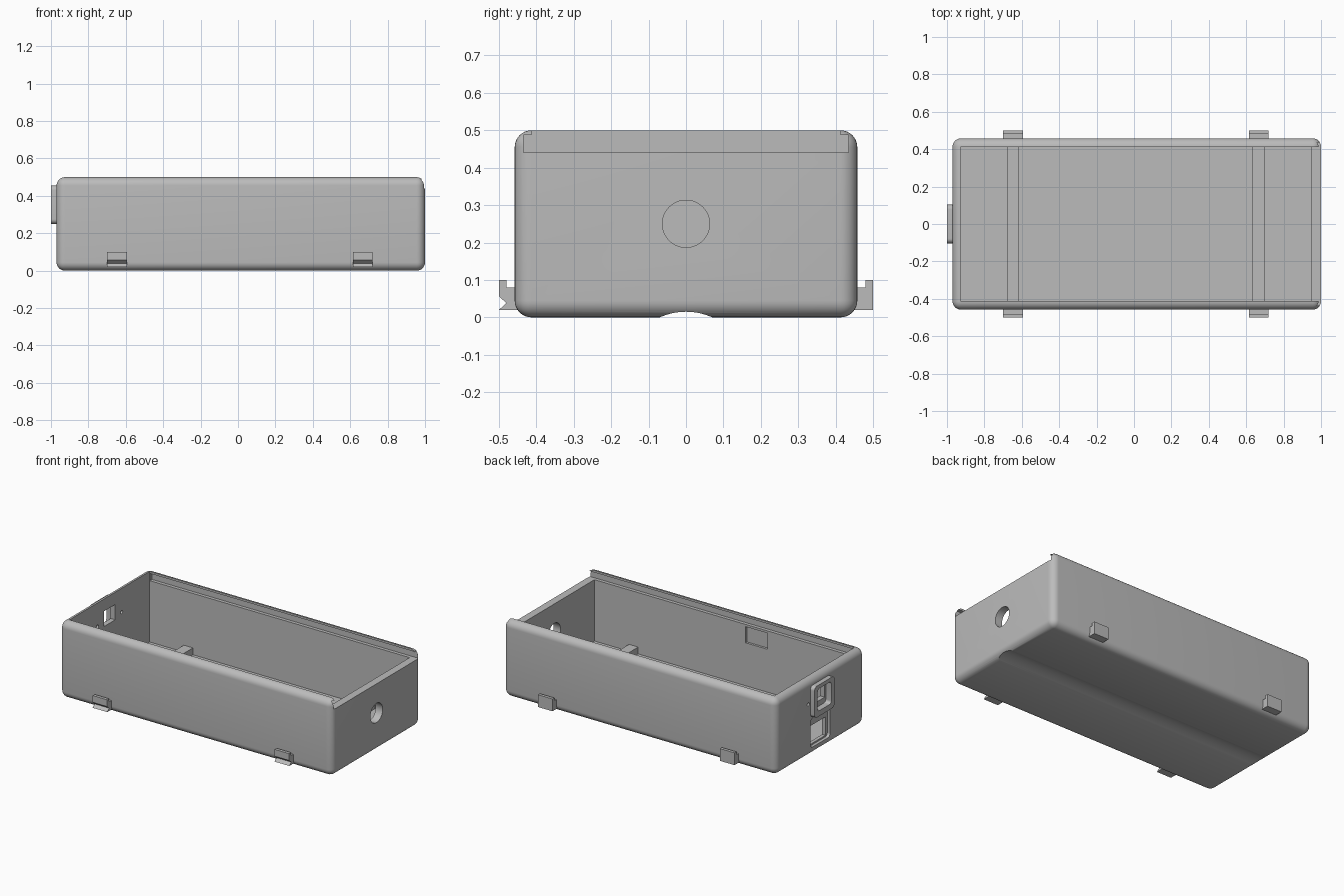
import bpy, bmesh, math
from mathutils import Matrix, Vector

if "Cube" in bpy.data.objects:
    bpy.data.objects.remove(bpy.data.objects["Cube"], do_unlink=True)

grey = bpy.data.materials.new("plain grey")
grey.use_nodes = True
colour = (0.5, 0.5, 0.5, 1)
grey.diffuse_color = colour
grey.node_tree.nodes["Principled BSDF"].inputs["Base Color"].default_value = colour


def finish(bm, name):
    bmesh.ops.recalc_face_normals(bm, faces=bm.faces)
    mesh = bpy.data.meshes.new(name)
    bm.to_mesh(mesh)
    bm.free()
    mesh.materials.append(grey)
    ob = bpy.data.objects.new(name, mesh)
    bpy.context.collection.objects.link(ob)
    return ob


def box(name, x, y, z, radius=0, round_axis=None):
    """Box from ranges; bevels all edges, or only those along round_axis."""
    bm = bmesh.new()
    bmesh.ops.create_cube(bm, size=1)
    for v in bm.verts:
        v.co = Vector([r[0] if c < 0 else r[1] for c, r in zip(v.co, (x, y, z))])
    if radius:
        edges = [e for e in bm.edges if round_axis is None or
                 abs((e.verts[0].co - e.verts[1].co)[round_axis]) > 1e-5]
        bmesh.ops.bevel(bm, geom=edges, offset=radius, offset_type='OFFSET',
                        segments=8, profile=0.5, affect='EDGES')
    return finish(bm, name)


def rod(name, centre, radius, length):
    """Cylinder along x."""
    bm = bmesh.new()
    bmesh.ops.create_cone(bm, cap_ends=True, segments=96, radius1=radius, radius2=radius,
                          depth=length, matrix=Matrix.Translation(centre) @
                          Matrix.Rotation(math.pi / 2, 4, 'Y'))
    return finish(bm, name)


def prism(name, profile, x0, x1):
    """Extrude a (y, z) profile along x."""
    bm = bmesh.new()
    face = bm.faces.new([bm.verts.new((x0, y, z)) for y, z in profile])
    out = bmesh.ops.extrude_face_region(bm, geom=[face])
    bmesh.ops.translate(bm, vec=(x1 - x0, 0, 0),
                        verts=[g for g in out["geom"] if isinstance(g, bmesh.types.BMVert)])
    return finish(bm, name)


def select(ob):
    bpy.ops.object.select_all(action='DESELECT')
    ob.select_set(True)
    bpy.context.view_layer.objects.active = ob


def boolean(ob, tool, operation='DIFFERENCE'):
    select(ob)
    mod = ob.modifiers.new("cut", 'BOOLEAN')
    mod.operation, mod.solver, mod.object = operation, 'EXACT', tool
    bpy.ops.object.modifier_apply(modifier=mod.name)
    bpy.data.objects.remove(tool, do_unlink=True)


# Rounded outer case with a raised socket frame on its end
case = box("case", (-0.97, 1), (-0.458, 0.458), (0, 0.5), 0.045)
boolean(case, box("socket_frame", (-1, -0.95), (-0.103, 0.103), (0.25, 0.455), 0.025, 0), 'UNION')

# Open cavity, sliding lid grooves and the open end of the lid track
boolean(case, box("cavity", (-0.927, 0.95), (-0.413, 0.413), (0.04, 0.6)))
boolean(case, box("lid_groove", (-0.926, 1.1), (-0.435, 0.435), (0.44, 0.487)))
boolean(case, box("lid_mouth", (0.9, 1.1), (-0.413, 0.413), (0.44, 0.6)))

# Shallow channel under the floor and the round cable hole
boolean(case, rod("channel", (0, 0, -0.156), 0.171, 3))
boolean(case, rod("cable_hole", (1, 0, 0.25), 0.063, 0.3))

# Upper socket: stepped opening through the frame
boolean(case, box("socket_recess", (-1.1, -0.96), (-0.07, 0.07), (0.285, 0.43), 0.018, 0))
boolean(case, box("socket_opening", (-1.1, -0.9), (-0.058, 0.058), (0.32, 0.42)))
# Lower socket: stepped opening in the wall
boolean(case, box("switch_recess", (-1.1, -0.95), (-0.1, 0.1), (0.05, 0.24), 0.022, 0))
boolean(case, box("switch_opening", (-1.1, -0.9), (-0.08, 0.08), (0.06, 0.18)))
# Screw holes beside the frame
for side in (-1, 1):
    boolean(case, rod("screw_hole", (-0.95, side * 0.125, 0.345), 0.011, 0.2))

# Shallow pocket inside the front wall
boolean(case, box("pocket", (-0.3, -0.14), (-0.428, -0.4), (0.32, 0.425)))

select(case)
bpy.ops.object.shade_smooth_by_angle(angle=math.radians(30))

# Floor ribs and the outside hooks in line with them
hook_back = [(0.45, 0.02), (0.5, 0.02), (0.5, 0.1), (0.48, 0.1), (0.48, 0.08), (0.45, 0.08)]
hook_front = [(-0.45, 0.02), (-0.5, 0.02), (-0.48, 0.038), (-0.5, 0.056),
              (-0.5, 0.1), (-0.48, 0.1), (-0.48, 0.08), (-0.45, 0.08)]
for side, x in (("right", -0.647), ("left", 0.667)):
    box(side + "_floor_rib", (x - 0.033, x + 0.033), (-0.414, 0.414), (0.035, 0.085))
    prism(side + "_back_hook", hook_back, x - 0.053, x + 0.053)
    prism(side + "_front_hook", hook_front, x - 0.053, x + 0.053)
